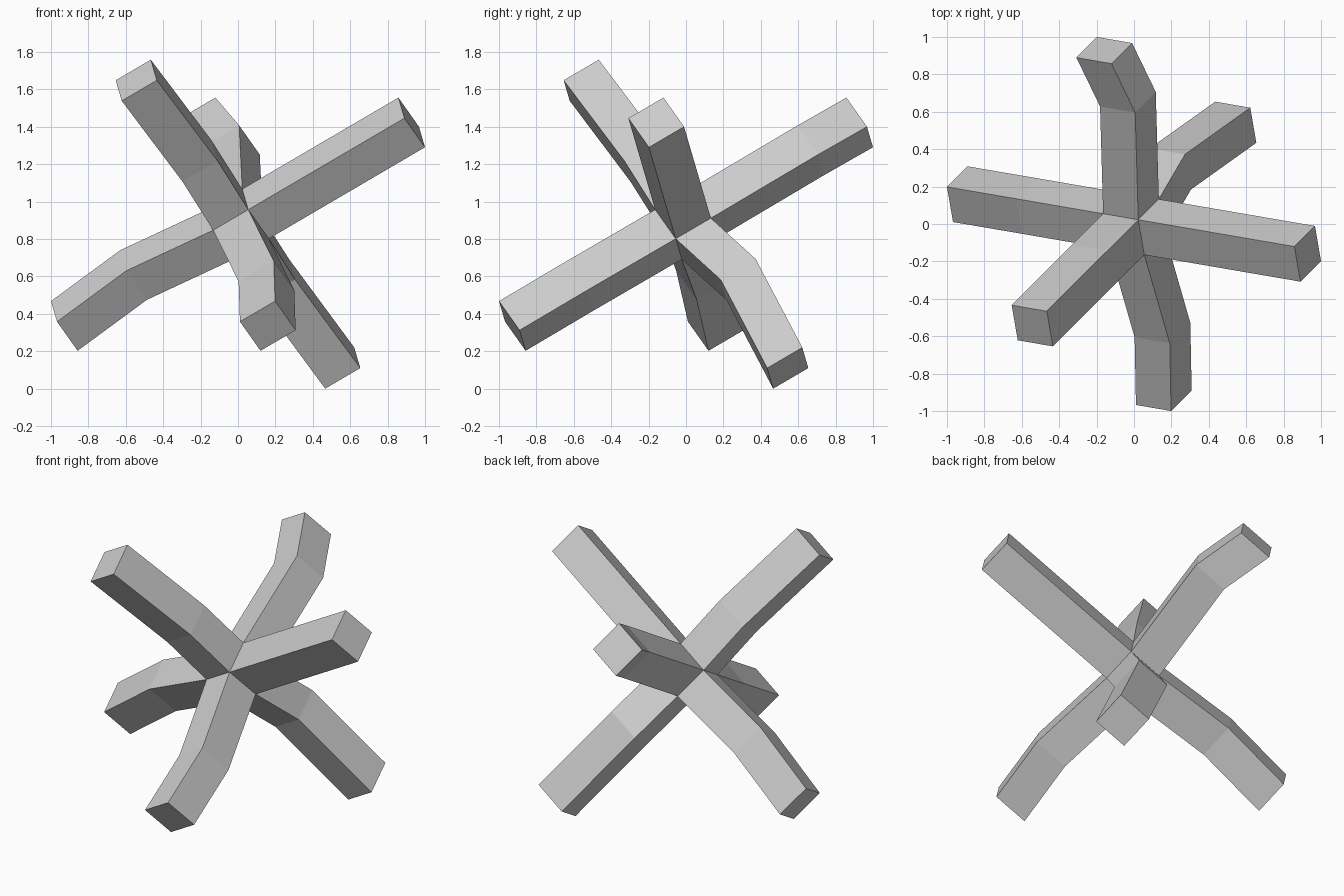
import bpy
import bmesh
from math import radians
from mathutils import Matrix, Vector

default = bpy.data.objects.get("Cube")
if default:
    bpy.data.objects.remove(default, do_unlink=True)

HALF = 0.11      # half thickness of each arm
REACH = 1.088    # distance from hub centre to each tip

# Single plain grey
grey = bpy.data.materials.new("plain_grey")
grey.use_nodes = True
colour = (0.6, 0.6, 0.6, 1)
grey.diffuse_color = colour
grey.node_tree.nodes["Principled BSDF"].inputs["Base Color"].default_value = colour

# Arms in the hub's own frame: direction, centre of the elbow ring
ARMS = [
    ((1, 0, 0), (0.60, 0, 0)),
    ((-1, 0, 0), (-0.627, 0.028, 0.039)),
    ((0, 1, 0), (0.072, 0.772, -0.038)),
    ((0, -1, 0), (0.048, -0.671, -0.026)),
    ((0, 0, 1), (0.014, 0.014, 0.46)),
    ((0, 0, -1), (-0.025, 0.075, -0.454)),
]


def extrude_to(bm, face, centre):
    """Extrude one face, keeping its orientation, to a new centre."""
    offset = Vector(centre) - face.calc_center_median()
    new = bmesh.ops.extrude_face_region(bm, geom=[face])["geom"]
    cap = next(g for g in new if isinstance(g, bmesh.types.BMFace))
    bmesh.ops.translate(bm, vec=offset, verts=cap.verts)
    if face.is_valid:
        bmesh.ops.delete(bm, geom=[face], context='FACES_ONLY')
    return cap


# Hub cube with an arm grown from each side
bm = bmesh.new()
bmesh.ops.create_cube(bm, size=2 * HALF)
for direction, elbow in ARMS:
    d = Vector(direction)
    side = min(bm.faces, key=lambda f: (f.calc_center_median() - d * HALF).length)
    elbow_ring = extrude_to(bm, side, elbow)
    extrude_to(bm, elbow_ring, d * REACH)
bmesh.ops.recalc_face_normals(bm, faces=bm.faces)

# Tilt the whole cross 45 degrees about a horizontal diagonal and stand it on the ground
bm.transform(Matrix.Translation((0, 0, 0.879)) @ Matrix.Rotation(radians(45), 4, Vector((1, -1, 0))))

mesh = bpy.data.meshes.new("six_arm_cross")
bm.to_mesh(mesh)
bm.free()
mesh.materials.append(grey)
cross = bpy.data.objects.new("six_arm_cross", mesh)
bpy.context.collection.objects.link(cross)
